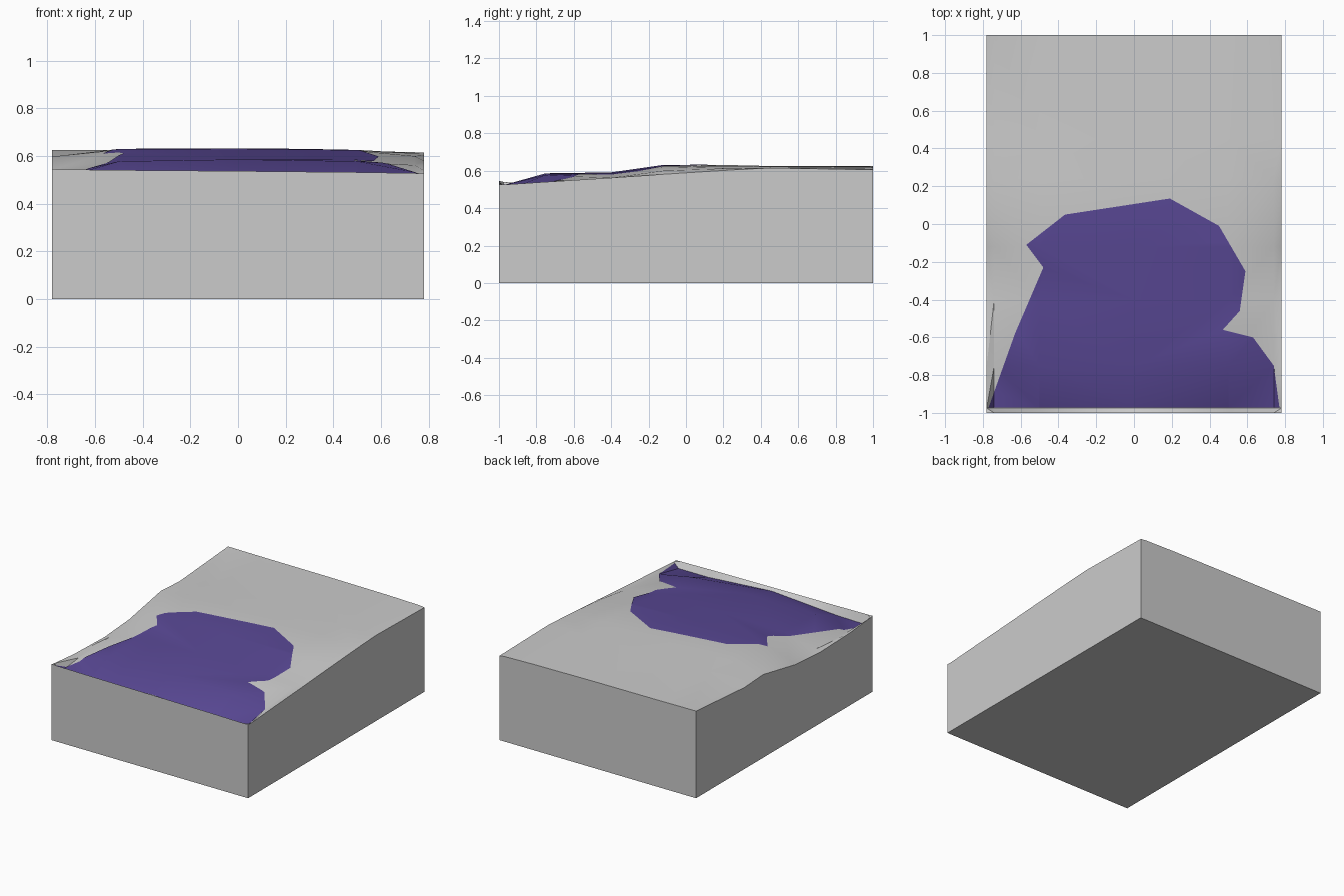
import bpy, bmesh

if "Cube" in bpy.data.objects:
    bpy.data.objects.remove(bpy.data.objects["Cube"])

# Terrain control grid: columns in x, rows in y, heights in z
XS = [-0.78, -0.74, -0.5, 0.0, 0.5, 0.74, 0.78]
ROWS = [
    (-1.0,   [.545, .544, .541, .537, .532, .528, .527]),
    (-0.975, [.540, .480, .485, .520, .485, .485, .525]),
    (-0.75,  [.520, .505, .575, .583, .575, .530, .540]),
    (-0.4,   [.510, .520, .580, .588, .582, .562, .562]),
    (-0.12,  [.530, .555, .626, .628, .622, .600, .581]),
    (0.24,   [.597, .602, .630, .630, .626, .612, .604]),
    (0.45,   [.585, .592, .625, .625, .622, .616, .615]),
    (1.0,    [.625, .625, .623, .621, .616, .610, .605]),
]
LIFT = 0.003


def make_object(name, bm):
    bmesh.ops.recalc_face_normals(bm, faces=bm.faces)
    mesh = bpy.data.meshes.new(name)
    bm.to_mesh(mesh)
    bm.free()
    obj = bpy.data.objects.new(name, mesh)
    bpy.context.collection.objects.link(obj)
    return obj


def terrain_block(name, lift=0.0):
    bm = bmesh.new()
    grid = [[bm.verts.new((x, y, z + lift)) for x, z in zip(XS, zs)] for y, zs in ROWS]
    for a, b in zip(grid, grid[1:]):
        for i in range(len(XS) - 1):
            bm.faces.new((a[i], a[i + 1], b[i + 1], b[i]))
    bmesh.ops.triangulate(bm, faces=bm.faces[:])
    # straight side walls and flat base
    rim = grid[0] + [r[-1] for r in grid[1:]] + grid[-1][-2::-1] + [r[0] for r in grid[-2:0:-1]]
    base = [bm.verts.new((v.co.x, v.co.y, 0)) for v in rim]
    n = len(rim)
    for i in range(n):
        j = (i + 1) % n
        bm.faces.new((rim[i], base[i], base[j], rim[j]))
    bm.faces.new(base)
    return make_object(name, bm)


ground = terrain_block("ground_block")

# Shoreline outline, used to cut the coloured patch from a raised ground copy
SHORE = [(-.77, -.972), (.77, -.972), (.74, -.75), (.63, -.6), (.47, -.56),
         (.56, -.46), (.59, -.25), (.45, -.01), (.19, .135), (-.365, .05),
         (-.57, -.11), (-.48, -.23), (-.63, -.58)]
bm = bmesh.new()
low = bm.faces.new([bm.verts.new((x, y, 0.3)) for x, y in SHORE])
ext = bmesh.ops.extrude_face_region(bm, geom=[low])
for v in ext["geom"]:
    if isinstance(v, bmesh.types.BMVert):
        v.co.z = 0.9
cutter = make_object("shore_cutter", bm)
cutter.hide_render = True

patch = terrain_block("coloured_patch", LIFT)
mod = patch.modifiers.new("cut", "BOOLEAN")
mod.operation = "INTERSECT"
mod.solver = "EXACT"
mod.object = cutter
bpy.context.view_layer.update()
cut = bpy.data.meshes.new_from_object(patch.evaluated_get(bpy.context.evaluated_depsgraph_get()))
patch.modifiers.clear()
patch.data = cut
bpy.data.objects.remove(cutter)

# Keep only the top surface of the patch
bm = bmesh.new()
bm.from_mesh(cut)
bm.normal_update()
bmesh.ops.delete(bm, geom=[f for f in bm.faces if f.normal.z < 0.3], context="FACES")
bm.to_mesh(cut)
bm.free()

purple = bpy.data.materials.new("purple")
purple.diffuse_color = (0.10, 0.065, 0.30, 1)
purple.use_nodes = True
purple.node_tree.nodes["Principled BSDF"].inputs["Base Color"].default_value = purple.diffuse_color
cut.materials.clear()
cut.materials.append(purple)

# Soft shading on the slopes, sharp block edges
for obj in (ground, patch):
    bpy.ops.object.select_all(action="DESELECT")
    obj.select_set(True)
    bpy.context.view_layer.objects.active = obj
    bpy.ops.object.shade_smooth_by_angle(angle=0.6)
